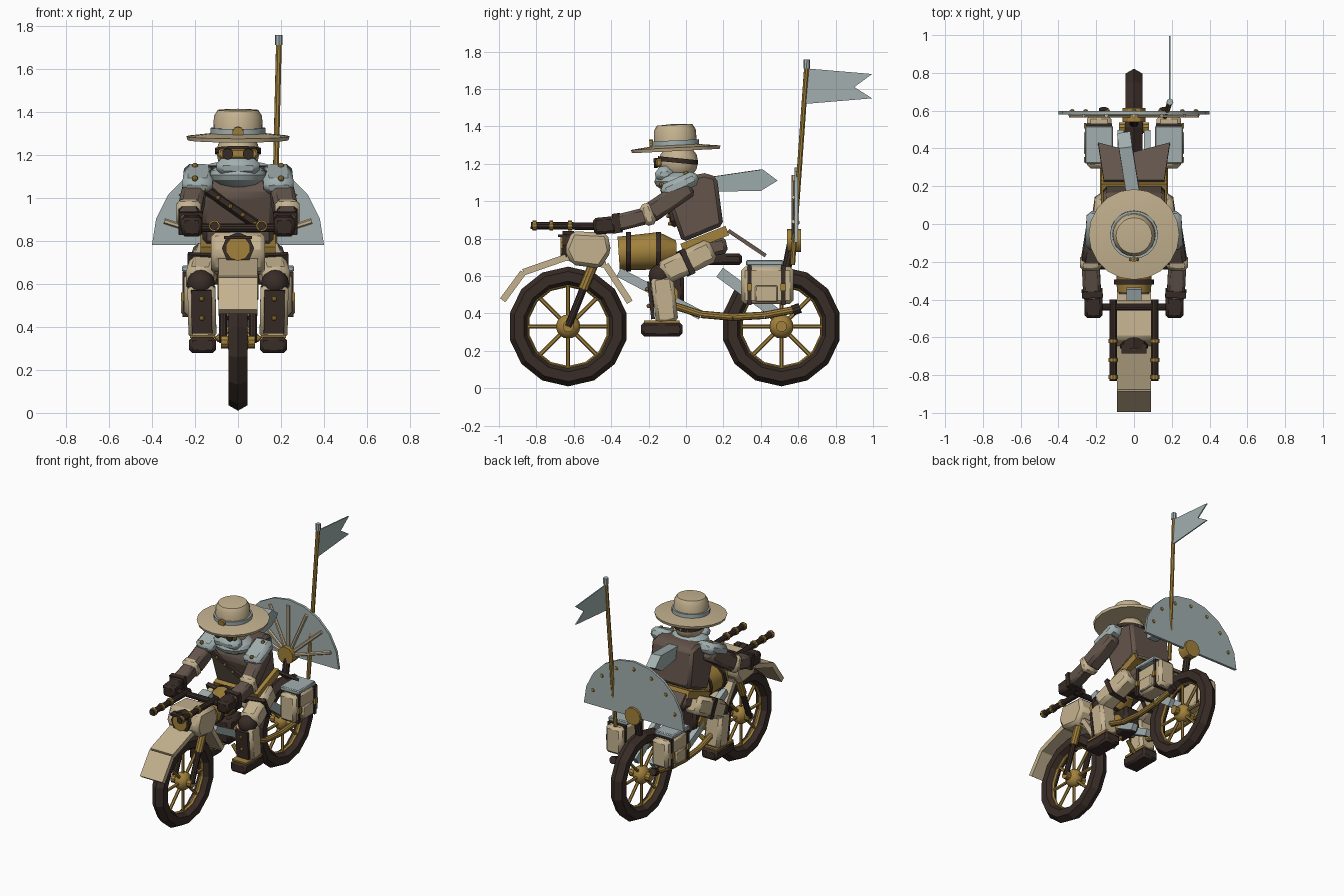
import bpy, bmesh, math
from mathutils import Vector, Matrix

cube = bpy.data.objects.get("Cube")
if cube:
    bpy.data.objects.remove(cube)


def material(name, rgb):
    mat = bpy.data.materials.new(name)
    mat.use_nodes = True
    mat.diffuse_color = (*rgb, 1)
    mat.node_tree.nodes["Principled BSDF"].inputs["Base Color"].default_value = (*rgb, 1)
    return mat


tan = material("tan canvas", (0.56, 0.45, 0.28))
steel = material("pale steel", (0.36, 0.43, 0.43))
brass = material("brass", (0.36, 0.22, 0.045))
brown = material("brown leather", (0.125, 0.09, 0.07))
dark = material("dark leather", (0.04, 0.025, 0.02))


def finish(name, bm, mat, bevel=0.0):
    bmesh.ops.recalc_face_normals(bm, faces=bm.faces)
    mesh = bpy.data.meshes.new(name)
    bm.to_mesh(mesh)
    bm.free()
    mesh.materials.append(mat)
    mesh.shade_smooth()
    mesh.set_sharp_from_angle(angle=math.radians(30))
    obj = bpy.data.objects.new(name, mesh)
    bpy.context.collection.objects.link(obj)
    if bevel:
        mod = obj.modifiers.new("Bevel", "BEVEL")
        mod.width = bevel
        mod.segments = 1
    return obj


def box(name, loc, size, mat, tilt=0.0, bevel=0.0):
    bm = bmesh.new()
    place = Matrix.Translation(loc) @ Matrix.Rotation(tilt, 4, "X") @ Matrix.Diagonal((*size, 1))
    bmesh.ops.create_cube(bm, size=1, matrix=place)
    return finish(name, bm, mat, bevel)


def beam(name, a, b, width, depth, mat, bevel=0.0):
    """Box whose long axis runs from a to b."""
    a, b = Vector(a), Vector(b)
    bm = bmesh.new()
    d = b - a
    side = Vector((1, 0, 0))
    up = d.normalized()
    front = up.cross(side).normalized()
    rot = Matrix((front.cross(up), front, up)).transposed().to_4x4()
    place = Matrix.Translation((a + b) / 2) @ rot @ Matrix.Diagonal((width, depth, d.length, 1))
    bmesh.ops.create_cube(bm, size=1, matrix=place)
    return finish(name, bm, mat, bevel)


def rod(name, a, b, r, mat, r_end=None, sides=10):
    a, b = Vector(a), Vector(b)
    d = b - a
    bm = bmesh.new()
    place = Matrix.Translation((a + b) / 2) @ d.to_track_quat("Z", "Y").to_matrix().to_4x4()
    bmesh.ops.create_cone(bm, cap_ends=True, segments=sides, radius1=r,
                          radius2=r if r_end is None else r_end, depth=d.length, matrix=place)
    return finish(name, bm, mat)


def ball(name, loc, size, mat, u=12, v=8):
    bm = bmesh.new()
    place = Matrix.Translation(loc) @ Matrix.Diagonal((*size, 1))
    bmesh.ops.create_uvsphere(bm, u_segments=u, v_segments=v, radius=1, matrix=place)
    return finish(name, bm, mat)


def slab(name, points, lift, mat, bevel=0.0):
    """Polygon extruded along a vector."""
    bm = bmesh.new()
    face = bm.faces.new([bm.verts.new(p) for p in points])
    new = bmesh.ops.extrude_face_region(bm, geom=[face])["geom"]
    bmesh.ops.translate(bm, vec=lift, verts=[g for g in new if isinstance(g, bmesh.types.BMVert)])
    return finish(name, bm, mat, bevel)


def side_slab(name, outline, x, width, mat, bevel=0.0):
    return slab(name, [(x - width / 2, y, z) for y, z in outline], (width, 0, 0), mat, bevel)


def ring(name, loc, major, minor, mat, axis="X", steps=14, sides=6):
    turn = {"X": Matrix.Rotation(math.pi / 2, 4, "Y"), "Y": Matrix.Rotation(math.pi / 2, 4, "X"),
            "Z": Matrix.Identity(4)}[axis]
    bpy.ops.mesh.primitive_torus_add(major_radius=major, minor_radius=minor,
                                     major_segments=steps, minor_segments=sides)
    obj = bpy.context.object
    obj.name = name
    obj.matrix_world = Matrix.Translation(loc) @ turn
    obj.data.materials.append(mat)
    return obj


def lathe(name, loc, profile, mat, tilt=0.0, steps=20):
    """Closed profile of (radius, height) spun about an upright axis."""
    bm = bmesh.new()
    verts = [bm.verts.new((r, 0, z)) for r, z in profile]
    edges = [bm.edges.new(pair) for pair in zip(verts, verts[1:])]
    bmesh.ops.spin(bm, geom=verts + edges, cent=(0, 0, 0), axis=(0, 0, 1),
                   angle=math.tau, steps=steps, use_merge=True)
    bmesh.ops.remove_doubles(bm, verts=bm.verts, dist=0.0005)
    bmesh.ops.transform(bm, verts=bm.verts,
                        matrix=Matrix.Translation(loc) @ Matrix.Rotation(tilt, 4, "X"))
    return finish(name, bm, mat)


# Wheels with spokes
for tag, y in (("front", -0.63), ("rear", 0.51)):
    hub = Vector((0, y, 0.33))
    ring(tag + "_tyre", hub, 0.268, 0.052, dark)
    ring(tag + "_rim", hub, 0.225, 0.014, brass)
    ball(tag + "_hub", hub, (0.055, 0.065, 0.065), brass)
    rod(tag + "_axle", hub - Vector((0.08, 0, 0)), hub + Vector((0.08, 0, 0)), 0.03, brass)
    for k in range(8):
        a = k * math.pi / 4
        rod(tag + "_spoke", hub, hub + Vector((0, math.cos(a), math.sin(a))) * 0.23, 0.011, brass, sides=6)

# Front fender, a chain of flat plates
arc = [(-0.98, 0.47), (-0.87, 0.62), (-0.64, 0.7), (-0.43, 0.66), (-0.3, 0.46)]
for (y, z), (v, w) in zip(arc, arc[1:]):
    beam("front_fender", (0, y, z), (0, v, w), 0.18, 0.035, tan)

# Fairing and headlamp
side_slab("fairing", [(-0.61, 0.84), (-0.42, 0.83), (-0.4, 0.73), (-0.46, 0.64), (-0.61, 0.66), (-0.65, 0.74)],
          0, 0.25, tan, 0.02)
rod("lamp_housing", (0, -0.6, 0.765), (0, -0.66, 0.765), 0.075, dark, sides=8)
rod("lamp_lens", (0, -0.62, 0.765), (0, -0.67, 0.765), 0.058, brass)
box("lamp_visor", (0, -0.66, 0.815), (0.13, 0.05, 0.015), dark)
box("gauge", (0, -0.37, 0.85), (0.08, 0.06, 0.04), steel, 0.3)
rod("handlebar", (-0.2, -0.44, 0.86), (0.2, -0.44, 0.86), 0.02, dark)

# Tank with straps, seat and engine
rod("tank", (0, -0.36, 0.72), (0, -0.14, 0.735), 0.09, brass, 0.1, 12)
rod("tank_tail", (0, -0.14, 0.735), (0, -0.05, 0.74), 0.1, brass, 0.05, 12)
for y in (-0.32, -0.16):
    rod("tank_strap", (0, y, 0.73), (0, y + 0.025, 0.73), 0.106, dark, sides=12)
box("seat", (0, 0.15, 0.69), (0.16, 0.3, 0.06), dark, 0, 0.015)
box("engine", (0, -0.1, 0.52), (0.13, 0.18, 0.18), dark, 0, 0.02)
rod("engine_cover", (-0.08, -0.1, 0.5), (0.08, -0.1, 0.5), 0.06, brass)
rod("fan_post", (0, 0.53, 0.6), (0, 0.57, 0.8), 0.025, dark)

# Hat
hat = (0, -0.055, 1.28)
lathe("hat_brim", hat, [(0, -0.008), (0.235, -0.012), (0.24, 0.006), (0.12, 0.02), (0, 0.02)], tan, 0.05)
lathe("hat_band", hat, [(0, 0.01), (0.127, 0.01), (0.127, 0.045), (0, 0.045)], steel, 0.05)
lathe("hat_crown", hat, [(0, 0.03), (0.115, 0.03), (0.112, 0.1), (0.095, 0.128), (0, 0.134)], tan, 0.05)
rod("hat_badge", (0, -0.175, 1.305), (0, -0.195, 1.303), 0.026, brass)

# Head, goggles and scarf
ball("head", (0, -0.04, 1.21), (0.1, 0.105, 0.1), tan)
lathe("goggle_strap", (0, -0.045, 1.205), [(0, 0), (0.108, 0), (0.108, 0.025), (0, 0.025)], dark, -0.1)
box("goggle_frame", (0, -0.145, 1.205), (0.18, 0.03, 0.045), brass, 0, 0.008)
box("face_scarf", (0, -0.115, 1.145), (0.2, 0.1, 0.085), steel, 0.15, 0.03)
ball("neck_scarf", (0, -0.04, 1.105), (0.135, 0.13, 0.06), steel)
slab("scarf_tail", [(0.045, 0.07, 1.12), (-0.01, 0.41, 1.17), (-0.02, 0.49, 1.11),
                    (-0.01, 0.4, 1.055), (0.045, 0.08, 1.05)], (-0.07, -0.01, 0), steel)

# Torso, belt, chest strap and coat tail
side_slab("torso", [(-0.02, 0.78), (0.2, 0.87), (0.165, 1.13), (0.1, 1.15), (-0.06, 1.12), (-0.1, 1.01)],
          0, 0.33, brown, 0.02)
beam("belt", (0, 0.11, 0.77), (0, 0.09, 0.82), 0.35, 0.26, brass)
beam("hips", (0, 0.12, 0.7), (0, 0.1, 0.79), 0.28, 0.22, brown, 0.02)
chest = Vector((-0.15, -0.095, 1.04)), Vector((0.08, -0.06, 0.88))
rod("chest_strap", *chest, 0.024, dark, sides=6)
for k in range(5):
    ball("strap_stud", chest[0].lerp(chest[1], k / 4) + Vector((0, -0.026, 0)), [0.011] * 3, brass, 8, 6)
slab("coat_tail", [(-0.16, 0.22, 0.835), (0.16, 0.22, 0.835), (0.19, 0.42, 0.7),
                   (0, 0.37, 0.735), (-0.19, 0.42, 0.7)], (0, 0.012, 0.016), brown)

# Fan shield: half disc with ribs in front and rivets behind
def fan(angle, r, y):
    return Vector((r * math.cos(angle), y, 0.78 + r * math.sin(angle)))


slab("fan_shield", [fan(k * math.pi / 10, 0.4, 0.58) for k in range(11)], (0, 0.018, 0), steel)
for k in range(7):
    a = math.pi * (k + 0.75) / 7.5
    rod("fan_rib", fan(a, 0.05, 0.575), fan(a, 0.36, 0.575), 0.012, tan, sides=6)
    ball("fan_rivet", fan(a, 0.345, 0.598), (0.013, 0.01, 0.013), brass, 8, 6)
rod("fan_boss", (0, 0.54, 0.79), (0, 0.615, 0.79), 0.062, brass, sides=12)

# Flag
rod("flag_pole", (0.165, 0.57, 0.66), (0.19, 0.645, 1.72), 0.014, brass, sides=8)
rod("pole_cap", (0.19, 0.645, 1.71), (0.19, 0.646, 1.757), 0.018, steel, sides=8)
side_slab("flag", [(0.64, 1.71), (0.995, 1.68), (0.9, 1.61), (0.995, 1.55), (0.635, 1.52)], 0.19, 0.008, steel)

# Everything that comes in left and right pairs
for s in (-1, 1):
    def at(x, y, z):
        return Vector((s * x, y, z))

    # Bike: forks, frame, barrels, exhaust
    rod("fork_lower", at(0.07, -0.63, 0.33), at(0.07, -0.53, 0.58), 0.02, dark)
    rod("fork_upper", at(0.07, -0.55, 0.53), at(0.07, -0.48, 0.7), 0.027, brass)
    beam("down_tube", at(0.06, -0.36, 0.62), at(0.06, 0.08, 0.39), 0.04, 0.05, steel)
    beam("swing_arm", at(0.07, 0.18, 0.62), at(0.07, 0.48, 0.4), 0.035, 0.06, steel)
    rod("barrel", at(0.11, -0.83, 0.87), at(0.11, -0.4, 0.865), 0.02, dark)
    for y in (-0.81, -0.72, -0.62):
        rod("barrel_band", at(0.11, y - 0.01, 0.87), at(0.11, y + 0.01, 0.87), 0.027, brass)
    pipe = [(-0.18, 0.53), (-0.06, 0.44), (0.08, 0.395), (0.25, 0.38), (0.42, 0.39), (0.58, 0.42)]
    for (y, z), (v, w) in zip(pipe, pipe[1:]):
        rod("exhaust_pipe", at(0.16, y, z), at(0.16, v, w), 0.02, brass)
    rod("exhaust_tip", at(0.16, 0.57, 0.415), at(0.16, 0.61, 0.43), 0.027, dark)

    # Saddlebags
    box("saddlebag", at(0.185, 0.435, 0.55), (0.13, 0.28, 0.2), tan, 0, 0.02)
    box("saddlebag_lid", at(0.185, 0.42, 0.67), (0.15, 0.2, 0.03), steel, 0, 0.006)
    box("saddlebag_pocket", at(0.255, 0.43, 0.505), (0.02, 0.12, 0.09), tan, 0, 0.006)
    for y in (0.34, 0.52):
        box("saddlebag_strap", at(0.187, y, 0.55), (0.14, 0.022, 0.21), dark)
        box("saddlebag_buckle", at(0.26, y, 0.54), (0.012, 0.028, 0.04), brass)

    # Arms
    beam("shoulder_pad", at(0.19, -0.13, 1.045), at(0.18, 0.06, 1.13), 0.14, 0.08, steel, 0.025)
    for y, z in ((-0.13, 1.09), (0, 1.148)):
        ball("shoulder_rivet", at(0.2, y, z), [0.014] * 3, brass, 8, 6)
    beam("upper_arm", at(0.19, 0.02, 1.08), at(0.225, -0.2, 0.93), 0.11, 0.11, brown, 0.02)
    beam("elbow_pad", at(0.23, -0.17, 0.94), at(0.228, -0.235, 0.92), 0.115, 0.12, tan, 0.02)
    beam("forearm", at(0.23, -0.2, 0.925), at(0.22, -0.4, 0.875), 0.095, 0.09, brown, 0.015)
    beam("cuff", at(0.222, -0.35, 0.885), at(0.22, -0.385, 0.88), 0.11, 0.105, dark)
    box("glove", at(0.215, -0.435, 0.87), (0.095, 0.12, 0.09), dark, 0.1, 0.015)

    # Legs
    beam("thigh", at(0.14, 0.14, 0.74), at(0.18, -0.13, 0.61), 0.13, 0.13, tan, 0.025)
    beam("thigh_strap", at(0.159, 0.012, 0.678), at(0.163, -0.014, 0.666), 0.145, 0.145, dark)
    ball("knee", at(0.172, -0.135, 0.6), (0.065, 0.065, 0.065), dark)
    beam("shin", at(0.17, -0.13, 0.6), at(0.165, -0.1, 0.35), 0.13, 0.12, tan, 0.02)
    beam("shin_guard", at(0.17, -0.198, 0.57), at(0.167, -0.176, 0.37), 0.095, 0.02, dark)
    for y, z in ((-0.208, 0.53), (-0.199, 0.44)):
        ball("shin_rivet", at(0.168, y, z), [0.012] * 3, brass, 8, 6)
    box("boot", at(0.165, -0.13, 0.315), (0.125, 0.22, 0.075), dark, 0, 0.015)
    box("boot_trim", at(0.165, -0.13, 0.355), (0.115, 0.19, 0.015), brass)
    rod("foot_peg", at(0.03, -0.1, 0.4), at(0.1, -0.12, 0.34), 0.015, brass)

    # Goggle lens
    rod("goggle_lens", at(0.048, -0.15, 1.205), at(0.048, -0.172, 1.203), 0.026, dark)
